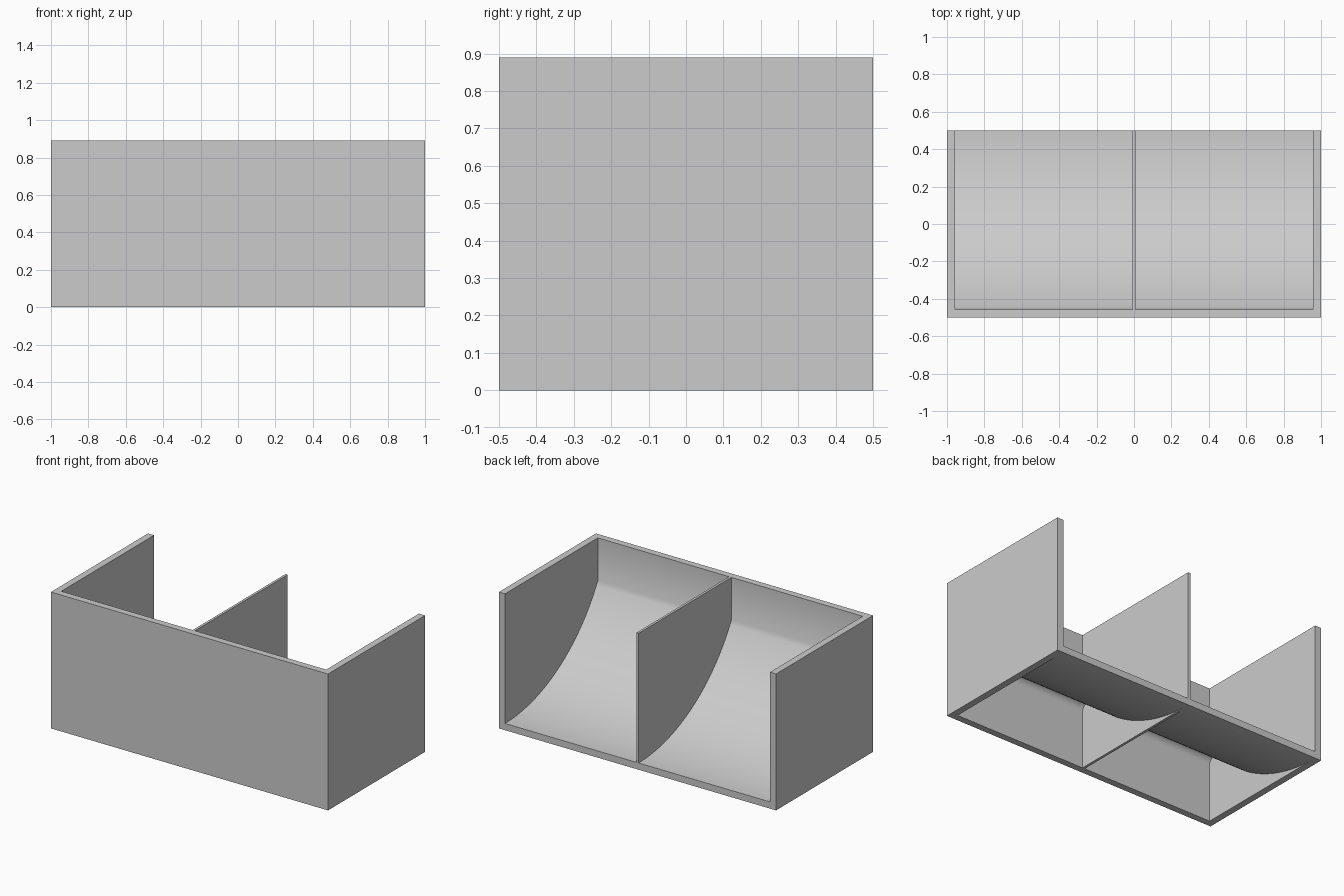
import bpy, bmesh, math

cube = bpy.data.objects.get("Cube")
if cube:
    bpy.data.objects.remove(cube, do_unlink=True)

# Main dimensions
HEIGHT = 0.89
DEPTH = 0.5          # half depth
WALL = 0.044         # outer wall and floor thickness
DIVIDER = 0.008      # half thickness of the middle panel
FRONT = -DEPTH + WALL
RADIUS = 1.09        # curve of the scoop floor
FILLET = 0.05        # rounded top of the hollow underneath
CENTRE = (DEPTH, WALL + RADIUS)

grey = bpy.data.materials.new("plain_grey")
grey.use_nodes = True
grey.diffuse_color = (0.6, 0.6, 0.6, 1)
grey.node_tree.nodes["Principled BSDF"].inputs["Base Color"].default_value = (0.6, 0.6, 0.6, 1)


def arc(centre, radius, start, end, steps):
    """Points (y, z) along a circular arc."""
    angles = [start + (end - start) * i / steps for i in range(steps + 1)]
    return [(centre[0] + radius * math.cos(a), centre[1] + radius * math.sin(a)) for a in angles]


def extrude_profile(name, profile, x0, x1):
    """Solid with a (y, z) outline running from x0 to x1."""
    bm = bmesh.new()
    face = bm.faces.new([bm.verts.new((x0, y, z)) for y, z in profile])
    moved = bmesh.ops.extrude_face_region(bm, geom=[face])["geom"]
    bmesh.ops.translate(bm, vec=(x1 - x0, 0, 0),
                        verts=[v for v in moved if isinstance(v, bmesh.types.BMVert)])
    bmesh.ops.recalc_face_normals(bm, faces=bm.faces)
    mesh = bpy.data.meshes.new(name)
    bm.to_mesh(mesh)
    bm.free()
    mesh.materials.append(grey)
    obj = bpy.data.objects.new(name, mesh)
    bpy.context.collection.objects.link(obj)
    return obj


# Outer block
bin_body = extrude_profile("scoop_bin", [(-DEPTH, 0), (DEPTH, 0), (DEPTH, HEIGHT), (-DEPTH, HEIGHT)], -1, 1)

# Open bay above the curved floor
down = -math.pi / 2
floor_end = -math.pi + math.acos((DEPTH - FRONT) / RADIUS)
bay = arc(CENTRE, RADIUS, down, floor_end, 40) + [(FRONT, 1), (0.6, 1), (0.6, WALL)]

# Hollow under the floor, with a rounded top against the front wall
under = RADIUS + WALL
dy = DEPTH - FRONT - FILLET
dz = math.sqrt((under + FILLET) ** 2 - dy ** 2)
fillet_centre = (FRONT + FILLET, CENTRE[1] - dz)
contact = math.atan2(dz, dy)
hollow = [(FRONT, -0.1)]
hollow += arc(fillet_centre, FILLET, math.pi, contact, 12)
hollow += arc(CENTRE, under, contact - math.pi, down - 0.05, 40)[1:]
hollow.append((hollow[-1][0], -0.1))

# Carve both compartments
cutters = []
for x0, x1 in ((WALL - 1, -DIVIDER), (DIVIDER, 1 - WALL)):
    for name, outline in (("bay_cutter", bay), ("hollow_cutter", hollow)):
        cutter = extrude_profile(name, outline, x0, x1)
        cutter.hide_render = True
        cutters.append(cutter)
        mod = bin_body.modifiers.new(name, "BOOLEAN")
        mod.operation = "DIFFERENCE"
        mod.solver = "EXACT"
        mod.object = cutter

# Bake the cuts and remove the helpers
bpy.context.view_layer.update()
graph = bpy.context.evaluated_depsgraph_get()
carved = bpy.data.meshes.new_from_object(bin_body.evaluated_get(graph))
bin_body.modifiers.clear()
bin_body.data = carved
for cutter in cutters:
    bpy.data.objects.remove(cutter, do_unlink=True)

# Smooth the curved floor, keep the panel edges crisp
bpy.ops.object.select_all(action="DESELECT")
bin_body.select_set(True)
bpy.context.view_layer.objects.active = bin_body
bpy.ops.object.shade_smooth_by_angle(angle=math.radians(30))
